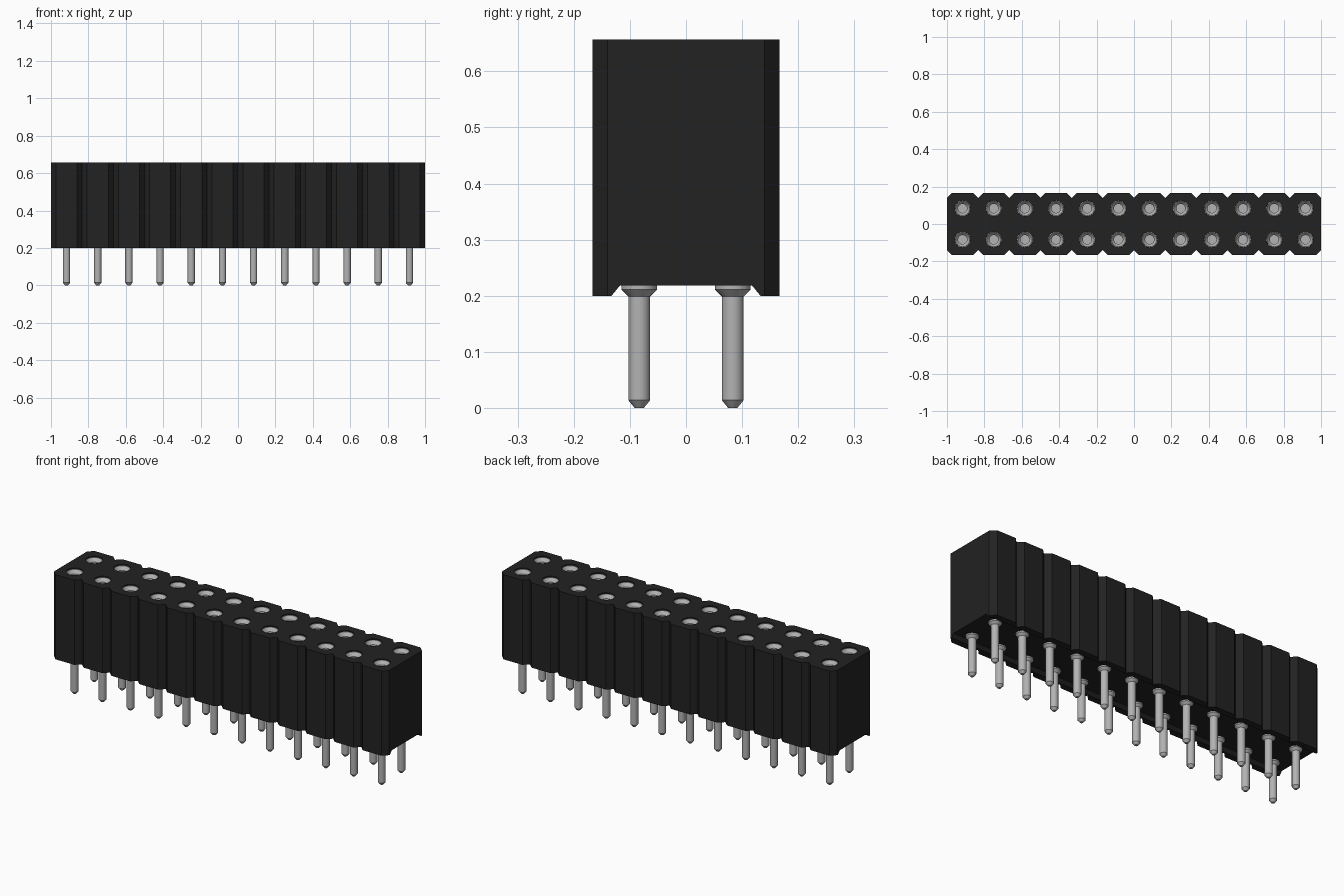
import bpy, bmesh, math

if "Cube" in bpy.data.objects:
    bpy.data.objects.remove(bpy.data.objects["Cube"])

COLS = 12
PITCH = 2 / COLS          # spacing of the contacts, both ways
TOP, BOTTOM, CEILING = 0.657, 0.2, 0.218
CHAMFER = 0.027


def material(name, rgb):
    m = bpy.data.materials.new(name)
    m.use_nodes = True
    m.diffuse_color = (*rgb, 1)
    m.node_tree.nodes["Principled BSDF"].inputs["Base Color"].default_value = (*rgb, 1)
    return m


def make_object(name, bm, mat=None):
    bmesh.ops.recalc_face_normals(bm, faces=bm.faces)
    mesh = bpy.data.meshes.new(name)
    bm.to_mesh(mesh)
    bm.free()
    if mat:
        mesh.materials.append(mat)
    ob = bpy.data.objects.new(name, mesh)
    bpy.context.collection.objects.link(ob)
    return ob


def prism(bm, points, offset):
    """Extrude a closed outline along an offset vector."""
    face = bm.faces.new([bm.verts.new(p) for p in points])
    ext = bmesh.ops.extrude_face_region(bm, geom=[face])["geom"]
    bmesh.ops.translate(bm, vec=offset, verts=[v for v in ext if isinstance(v, bmesh.types.BMVert)])


def lathe(bm, profile, sides=24):
    """Spin a profile of (radius, z) points about z."""
    edges = []
    verts = [bm.verts.new((r, 0, z)) for r, z in profile]
    edges = [bm.edges.new(pair) for pair in zip(verts, verts[1:])]
    bmesh.ops.spin(bm, geom=verts + edges, axis=(0, 0, 1), cent=(0, 0, 0),
                   angle=math.tau, steps=sides, use_duplicate=False)
    bmesh.ops.remove_doubles(bm, verts=bm.verts, dist=1e-5)


black = material("black plastic", (0.016, 0.016, 0.016))
metal = material("grey metal", (0.45, 0.45, 0.45))
places = [(-1 + PITCH * (i + 0.5), s * PITCH / 2) for i in range(COLS) for s in (-1, 1)]

# Housing: a row of cells with chamfered corners, forming V grooves between them
front = []
for i in range(COLS):
    x0, x1 = -1 + i * PITCH, -1 + (i + 1) * PITCH
    front += [(x0, -PITCH + CHAMFER), (x0 + CHAMFER, -PITCH), (x1 - CHAMFER, -PITCH)]
front.append((1, -PITCH + CHAMFER))
outline = front + [(-x, -y) for x, y in front]
bm = bmesh.new()
prism(bm, [(x, y, BOTTOM) for x, y in outline], (0, 0, TOP - BOTTOM))
housing = make_object("housing", bm, black)

# Cutter: underside channel and contact holes
bm = bmesh.new()
prism(bm, [(-1.1, -0.149, BOTTOM - 0.02), (-1.1, 0.149, BOTTOM - 0.02),
           (-1.1, 0.118, CEILING), (-1.1, -0.118, CEILING)], (2.2, 0, 0))
for x, y in places:
    made = bmesh.ops.create_cone(bm, cap_ends=True, segments=24, radius1=0.042,
                                 radius2=0.042, depth=0.3)
    bmesh.ops.translate(bm, vec=(x, y, TOP), verts=made["verts"])
cutter = make_object("housing_cutter", bm)
cutter.hide_render = True

mod = housing.modifiers.new("cut", "BOOLEAN")
mod.operation, mod.solver, mod.object = "DIFFERENCE", "EXACT", cutter
bpy.context.view_layer.objects.active = housing
bpy.ops.object.modifier_apply(modifier=mod.name)
bpy.data.objects.remove(cutter)

# Contacts: pointed pin and collar below, countersunk socket above
bm = bmesh.new()
lathe(bm, [(0, 0), (0.008, 0), (0.0195, 0.014), (0.0195, 0.199), (0.032, 0.211),
           (0.032, 0.23), (0.0415, 0.51), (0.0415, TOP - 0.006), (0.038, TOP - 0.006),
           (0.024, TOP - 0.024), (0.024, 0.52), (0, 0.52)])
first = make_object("contact_1", bm, metal)
bpy.ops.object.select_all(action="DESELECT")
first.select_set(True)
bpy.context.view_layer.objects.active = first
bpy.ops.object.shade_smooth_by_angle(angle=math.radians(30))
first.location = (*places[0], 0)
for n, (x, y) in enumerate(places[1:], 2):
    ob = bpy.data.objects.new(f"contact_{n}", first.data)
    ob.location = (x, y, 0)
    bpy.context.collection.objects.link(ob)
